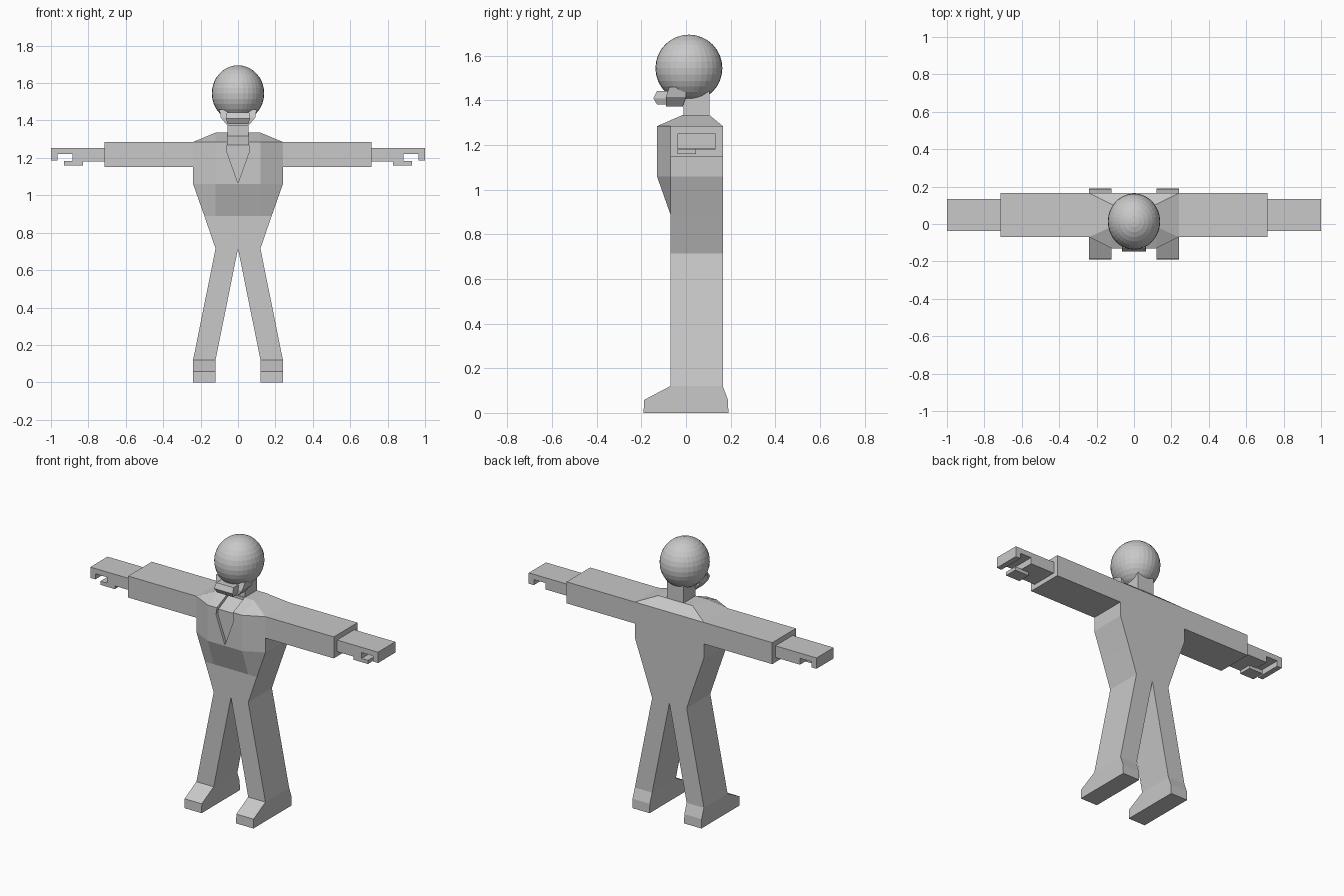
import bpy, bmesh, math

if "Cube" in bpy.data.objects:
    bpy.data.objects.remove(bpy.data.objects["Cube"])

grey = bpy.data.materials.new("plain grey")
grey.diffuse_color = (0.58, 0.58, 0.58, 1)
grey.use_nodes = True
grey.node_tree.nodes["Principled BSDF"].inputs["Base Color"].default_value = grey.diffuse_color


def finish(name, bm):
    """Turn a bmesh into a named, flat grey object."""
    bmesh.ops.remove_doubles(bm, verts=bm.verts, dist=0.0005)
    bmesh.ops.recalc_face_normals(bm, faces=bm.faces)
    mesh = bpy.data.meshes.new(name)
    bm.to_mesh(mesh)
    bm.free()
    mesh.materials.append(grey)
    ob = bpy.data.objects.new(name, mesh)
    bpy.context.collection.objects.link(ob)
    return ob


def loft(name, rings):
    """Skin a stack of rings (equal point counts) and cap both ends."""
    bm = bmesh.new()
    vs = [[bm.verts.new(p) for p in r] for r in rings]
    n = len(vs[0])
    for a, b in zip(vs, vs[1:]):
        for i in range(n):
            j = (i + 1) % n
            bm.faces.new((a[i], a[j], b[j], b[i]))
    bm.faces.new(vs[0])
    bm.faces.new(vs[-1])
    return finish(name, bm)


def rect(x0, x1, y0, y1, z):
    return [(x0, y0, z), (x1, y0, z), (x1, y1, z), (x0, y1, z)]


def box(name, x0, x1, y0, y1, z0, z1):
    return loft(name, [rect(x0, x1, y0, y1, z0), rect(x0, x1, y0, y1, z1)])


def torso_ring(z, side, front, y_back, y_side, y_front):
    half = [(side, y_back, z), (side, y_side, z), (front, y_front, z)]
    return half + [(-x, y, zz) for x, y, zz in reversed(half)]


# Torso: waist, belly, chest, shoulder line, collar
torso = loft("torso", [
    torso_ring(0.715, 0.12, 0.08, 0.165, -0.07, -0.07),
    torso_ring(0.89, 0.18, 0.12, 0.165, -0.07, -0.07),
    torso_ring(1.06, 0.24, 0.12, 0.165, -0.07, -0.13),
    torso_ring(1.285, 0.24, 0.12, 0.165, -0.07, -0.13),
    torso_ring(1.335, 0.12, 0.12, 0.105, -0.015, -0.015)])

# Shallow recess of the open collar: pointed on the chest, straight up the slope
chest = [(-0.056, 1.28), (-0.062, 1.24), (0, 1.065), (0.062, 1.24), (0.056, 1.28)]
slope = [(-0.2, 1.27), (-0.112, 1.27), (-0.015, 1.318), (-0.015, 1.4), (-0.2, 1.4)]
cutters = [
    loft("chest_cutter", [[(x, y, z) for x, z in chest] for y in (-0.2, -0.112)]),
    loft("collar_cutter", [[(x, y, z) for y, z in slope] for x in (-0.056, 0.056)])]
for c in cutters:
    c.hide_render = True
    c.display_type = 'WIRE'
    mod = torso.modifiers.new("collar recess", 'BOOLEAN')
    mod.operation = 'DIFFERENCE'
    mod.solver = 'EXACT'
    mod.object = c

# Limbs on both sides
hand = [(0.715, 1.18), (0.885, 1.18), (0.885, 1.22), (0.965, 1.22),
        (0.965, 1.185), (1.0, 1.185), (1.0, 1.253), (0.715, 1.253)]
for side, s in (("left", 1), ("right", -1)):
    box(side + "_arm", s * 0.235, s * 0.715, -0.07, 0.165, 1.15, 1.285)
    loft(side + "_hand", [[(s * x, y, z) for x, z in hand] for y in (-0.038, 0.133)])
    box(side + "_thumb", s * 0.83, s * 0.93, -0.038, 0.045, 1.16, 1.183)
    loft(side + "_leg", [rect(s * 0.12, s * 0.24, -0.07, 0.165, 0.12),
                         rect(0, s * 0.12, -0.07, 0.165, 0.715)])
    loft(side + "_foot", [rect(s * 0.12, s * 0.24, -0.19, 0.19, 0),
                          rect(s * 0.12, s * 0.24, -0.188, 0.188, 0.058),
                          rect(s * 0.12, s * 0.24, -0.07, 0.165, 0.12)])

# Neck and head
box("neck", -0.057, 0.057, -0.012, 0.105, 1.32, 1.46)
bm = bmesh.new()
bmesh.ops.create_uvsphere(bm, u_segments=32, v_segments=16, radius=0.15)
for v in bm.verts:
    v.co.x *= 0.933
    v.co.y += 0.013
    v.co.z += 1.545
finish("head", bm)

# Jaw and protruding mouth
loft("jaw", [rect(-0.055, 0.055, -0.09, -0.015, 1.372),
             rect(-0.092, 0.092, -0.09, 0.0, 1.415),
             rect(-0.1, 0.1, -0.075, 0.0, 1.46)])
loft("mouth", [rect(-0.055, 0.055, -0.13, -0.05, 1.382),
               rect(-0.065, 0.065, -0.146, -0.05, 1.41),
               rect(-0.06, 0.06, -0.13, -0.05, 1.442)])
